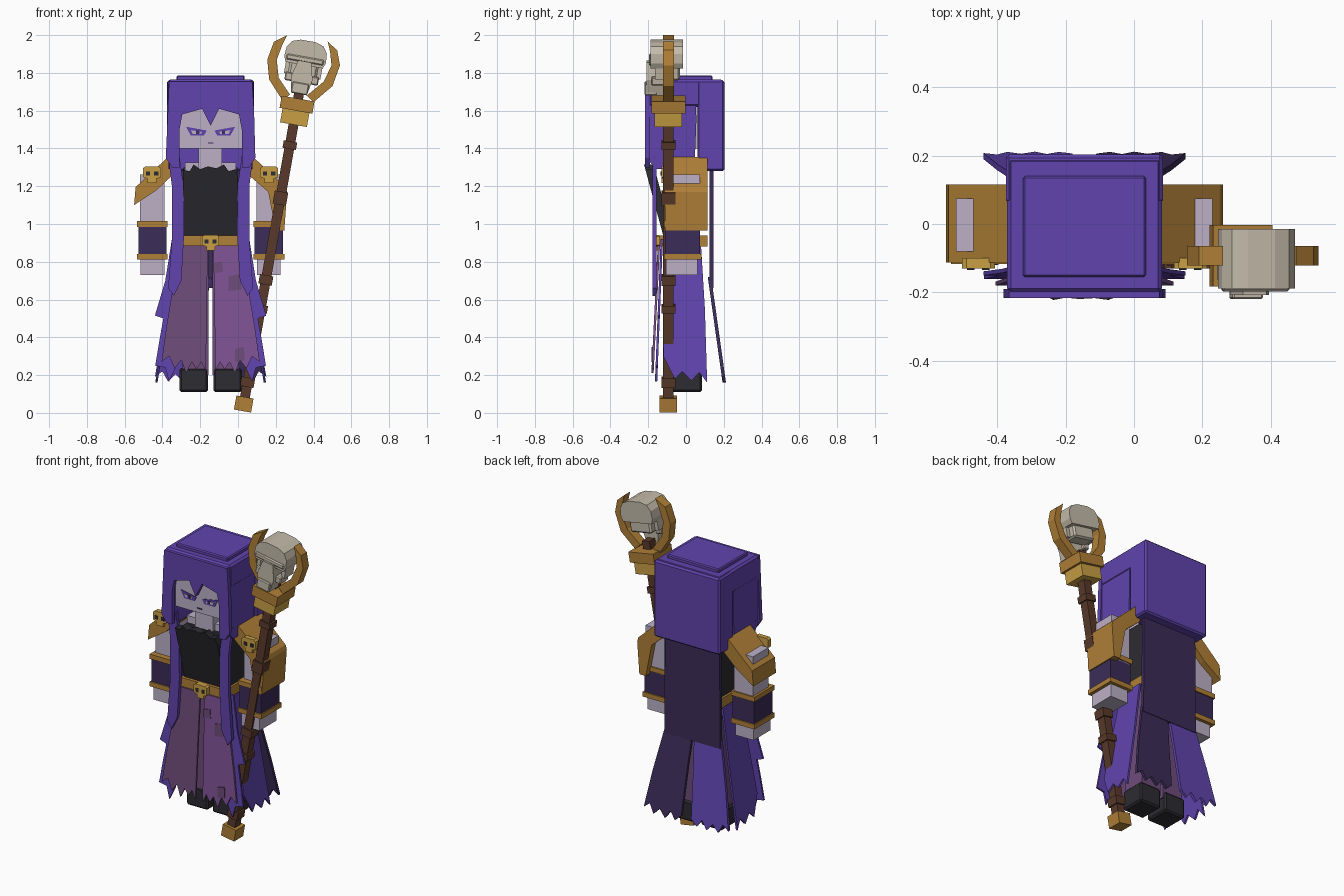
import bpy, bmesh, math
from mathutils import Matrix, Vector

cube = bpy.data.objects.get("Cube")
if cube:
    bpy.data.objects.remove(cube, do_unlink=True)


def material(name, hexcode):
    rgb = [int(hexcode[i:i + 2], 16) / 255 for i in (0, 2, 4)]
    col = [c / 12.92 if c <= 0.04045 else ((c + 0.055) / 1.055) ** 2.4 for c in rgb] + [1]
    m = bpy.data.materials.new(name)
    m.use_nodes = True
    m.diffuse_color = col
    m.node_tree.nodes["Principled BSDF"].inputs["Base Color"].default_value = col
    return m


PURPLE = material("hood purple", "6044AE")
DARK = material("dark purple", "3B2C58")
GOLD = material("light gold", "C9A045")
BRASS = material("dark gold", "B08037")
SKIN = material("pale skin", "BCB0C6")
BLACK = material("black cloth", "2C2C32")
MAUVE = material("mauve cloth", "6E4C7A")
VIOLET = material("violet cloth", "7E5394")
BROWN = material("staff wood", "5A3A2B")
BONE = material("bone", "C4BBAA")

MID = -0.145                                  # centre line of the figure
SIDES = (("right", 1), ("left", -1))          # the right side is authored, the left is mirrored


def finish(name, bm, mat, bevel=0.0, matrix=None):
    if bevel:
        bmesh.ops.bevel(bm, geom=bm.edges[:], offset=bevel, segments=1, affect='EDGES')
    if matrix:
        bm.transform(matrix)
    bmesh.ops.recalc_face_normals(bm, faces=bm.faces[:])
    me = bpy.data.meshes.new(name)
    bm.to_mesh(me)
    bm.free()
    me.materials.append(mat)
    ob = bpy.data.objects.new(name, me)
    bpy.context.collection.objects.link(ob)
    return ob


def box(name, x, y, z, mat, bevel=0.0, matrix=None):
    """Box from three (low, high) ranges."""
    bm = bmesh.new()
    bmesh.ops.create_cube(bm, size=1)
    for v in bm.verts:
        v.co = Vector([(r[0] + r[1]) / 2 + c * (r[1] - r[0]) for r, c in zip((x, y, z), v.co)])
    return finish(name, bm, mat, bevel, matrix)


def slab(name, pts, depth, mat, slope=0.0, z0=0.0, axis='y', matrix=None):
    """Outline (across, z) extruded over a depth range, leaning by slope below z0."""
    bm = bmesh.new()

    def vert(a, z, d):
        d += slope * (z0 - z)
        return bm.verts.new((a, d, z) if axis == 'y' else (d, a, z))
    f, b = ([vert(a, z, d) for a, z in pts] for d in depth)
    bm.faces.new(f)
    bm.faces.new(b[::-1])
    for i in range(len(pts)):
        j = (i + 1) % len(pts)
        bm.faces.new((f[j], f[i], b[i], b[j]))
    return finish(name, bm, mat, 0, matrix)


def flip(pts, s):
    return pts if s == 1 else [(2 * MID - x, z) for x, z in pts]


def span(a, b, s):
    return (a, b) if s == 1 else (2 * MID - b, 2 * MID - a)


def skull_badge(name, cx, cz, y, size=1.0):
    outline = [(-.048, .035), (-.035, .045), (.035, .045), (.048, .035), (.048, -.012),
               (.024, -.02), (.024, -.042), (-.024, -.042), (-.024, -.02), (-.048, -.012)]
    slab(name, [(cx + a * size, cz + b * size) for a, b in outline], (y, y + .03), GOLD)
    for s in (-1, 1):
        ex = cx + s * .022 * size
        box(name + "_eye", (ex - .011 * size, ex + .011 * size), (y - .004, y + .004),
            (cz - .004, cz + .018 * size), BLACK)


# Hood: crown, back, side walls and cut front panel
box("hood_crown", (-.372, .082), (-.2, .195), (1.62, 1.765), PURPLE, .012)
box("hood_top_plate", (-.325, .035), (-.155, .14), (1.75, 1.787), PURPLE, .006)
box("hood_back", (-.375, .085), (.06, .203), (1.28, 1.762), PURPLE, .01)
slab("hood_front", [(-.365, 1.755), (.075, 1.755), (.085, 1.6), (.092, 1.35), (.06, 1.3), (.02, 1.3),
                    (.02, 1.5), (.005, 1.58), (-.1, 1.61), (-.145, 1.52), (-.19, 1.61), (-.295, 1.58),
                    (-.31, 1.5), (-.31, 1.3), (-.35, 1.3), (-.382, 1.35)], (-.217, -.19), PURPLE)
for side, s in SIDES:
    slab(side + "_hood_wall", [(-.2, 1.74), (.05, 1.74), (.055, 1.55), (.045, 1.29), (-.16, 1.29), (-.2, 1.34)],
         span(-.368, -.315, s), PURPLE, axis='x')

# Head and face
box("head", (-.312, .022), (-.175, .07), (1.4, 1.66), SKIN)
box("neck", (-.208, -.085), (-.13, .0), (1.28, 1.41), SKIN)
box("mouth", (-.16, -.13), (-.179, -.17), (1.425, 1.431), DARK)
for side, s in SIDES:
    slab(side + "_eye_rim", flip([(-.275, 1.515), (-.165, 1.495), (-.18, 1.468), (-.25, 1.468)], s),
         (-.179, -.17), PURPLE)
    slab(side + "_eye_white", flip([(-.25, 1.497), (-.19, 1.488), (-.195, 1.477), (-.24, 1.477)], s),
         (-.182, -.17), SKIN)
    box(side + "_pupil", span(-.222, -.205, s), (-.184, -.17), (1.477, 1.494), DARK)

# Torso and bodice
box("torso", (-.288, -.002), (-.085, .075), (.88, 1.3), BLACK)
box("collarbone", (-.28, -.01), (-.11, .06), (1.28, 1.325), SKIN)
slab("bodice", [(-.29, .92), (0, .92), (.0, 1.25), (-.012, 1.29), (-.05, 1.28), (-.075, 1.315), (-.115, 1.295),
                (-.16, 1.305), (-.2, 1.29), (-.235, 1.315), (-.255, 1.28), (-.29, 1.285)],
     (-.21, -.16), BLACK, .27, 1.27)
box("belt", (-.302, .012), (-.14, .115), (.88, .94), BRASS)
skull_badge("buckle_skull", MID, .9, -.17, .95)

# Legs, skirts, side drapes and long front locks
for side, s in SIDES:
    box(side + "_leg", span(-.295, -.155, s), (-.07, .075), (.2, .89), MAUVE)
    box(side + "_boot", span(-.31, -.16, s), (-.075, .085), (.11, .237), BLACK, .01)
    skirt = [(-.31, .885), (-.16, .885), (-.165, .6), (-.17, .22), (-.195, .27), (-.22, .23), (-.245, .27),
             (-.275, .21), (-.3, .28), (-.335, .235), (-.365, .3), (-.405, .27), (-.38, .45), (-.335, .72)]
    slab(side + "_front_skirt", flip(skirt, s), (-.15, -.138), MAUVE if s == 1 else VIOLET, -.05, .88)
    ribbon = [(-.35, .92), (-.29, .92), (-.29, .5), (-.33, .24), (-.365, .165), (-.385, .24), (-.438, .25),
              (-.415, .39), (-.395, .5), (-.44, .515), (-.385, .7)]
    slab(side + "_ribbon", flip(ribbon, s), (-.135, -.123), PURPLE, -.04, .9)
    lock = [(-.37, 1.36), (-.31, 1.36), (-.288, 1.2), (-.285, .95), (-.3, .7), (-.34, .62), (-.37, .66),
            (-.35, .92), (-.35, 1.2)]
    slab(side + "_front_lock", flip(lock, s), (-.178, -.155), PURPLE)
    drape = [(-.09, .88), (.08, .88), (.1, .55), (.112, .16), (.07, .215), (.03, .17), (-.02, .22),
             (-.06, .18), (-.1, .26), (-.12, .3)]
    slab(side + "_side_drape", drape, span(-.316, -.304, s), PURPLE, -.17 * s, .88, 'x')
for i, (x, z, w, h) in enumerate([(-.105, .77, .025, .03), (-.015, .69, .034, .045), (.01, .31, .026, .04)]):
    y = -.151 - .05 * (.88 - z)
    slab("skirt_patch_%d" % i, [(x - w, z - h), (x + w, z - h * .8), (x + w * .8, z + h), (x - w, z + h * .7)],
         (y - .003, y + .006), MAUVE)

# Back cape with two torn tails
slab("cape", [(-.335, 1.3), (.045, 1.3), (.05, .66), (-.34, .66)], (.125, .145), DARK)
tail = [(-.335, .72), (-.15, .72), (-.165, .5), (-.18, .2), (-.22, .165), (-.255, .21), (-.29, .16),
        (-.33, .205), (-.37, .165), (-.4, .22), (-.44, .19), (-.4, .42)]
for (side, s), mat in zip(SIDES, (PURPLE, DARK)):
    slab(side + "_cape_tail", flip(tail, s), (.118, .136), mat, .14, .7)

# Arms, cuffs and shoulder armour
for side, s in SIDES:
    box(side + "_arm", span(-.52, -.388, s), (-.08, .075), (.98, 1.263), SKIN)
    box(side + "_cuff", span(-.528, -.378, s), (-.11, .075), (.83, .995), DARK)
    for z in (.812, .985):
        box(side + "_cuff_ring", span(-.535, -.372, s), (-.117, .083), (z, z + .03), BRASS)
    box(side + "_hand", span(-.515, -.39, s), (-.107, .062), (.73, .82), SKIN)
    inner = [(-.37, 1.355), (-.335, 1.31), (-.345, 1.26)]
    if s == 1:
        pad = inner + [(-.43, 1.18), (-.55, 1.1), (-.542, 1.195)]
    else:
        pad = inner + [(-.45, 1.17), (-.49, .965), (-.535, .965), (-.55, 1.17), (-.542, 1.195)]
    slab(side + "_pauldron", flip(pad, s), (-.112, .115), BRASS)
    skull_badge(side + "_pauldron_skull", MID - .31 * s, 1.26, -.13)

# Staff, built upright and then leaned
LEAN = Matrix.Translation((.022, -.093, 0)) @ Matrix.Rotation(math.radians(10.1), 4, 'Y')


def staff_box(name, w, d, z, mat, bevel=0.0):
    return box(name, (-w, w), (-d, d), z, mat, bevel, LEAN)


staff_box("staff_rod", .026, .028, (.05, 1.74), BROWN)
staff_box("staff_foot", .046, .046, (.01, .085), BRASS)
for z, h in ((.14, .05), (.54, .04), (.69, .05), (1.12, .07), (1.42, .04)):
    staff_box("staff_band", .036, .037, (z, z + h), BROWN)
staff_box("staff_collar_low", .072, .073, (1.55, 1.625), GOLD)
staff_box("staff_collar_high", .088, .09, (1.625, 1.69), BRASS)
slab("left_horn", [(.235, 1.655), (.165, 1.765), (.155, 1.87), (.19, 1.965), (.26, 2.0), (.235, 1.95),
                   (.205, 1.87), (.215, 1.775), (.275, 1.685)], (-.122, -.064), BRASS)
slab("right_horn", [(.4, 1.645), (.5, 1.73), (.54, 1.84), (.525, 1.92), (.475, 1.965), (.488, 1.91),
                    (.495, 1.84), (.455, 1.755), (.365, 1.68)], (-.122, -.064), BRASS)

# Staff skull: cranium, brow, snout, cheeks and teeth
slab("skull_cranium", [(-.1, 1.87), (.1, 1.87), (.112, 1.9), (.108, 1.95), (.085, 1.985), (.04, 2.0),
                       (-.04, 2.0), (-.085, 1.985), (-.108, 1.95), (-.112, 1.9)], (-.095, .078), BONE, matrix=LEAN)
box("skull_brow", (-.1, .1), (-.104, -.05), (1.885, 1.915), BONE, .006, LEAN)
slab("skull_snout", [(-.035, 1.89), (.035, 1.89), (.058, 1.8), (.042, 1.715), (-.042, 1.715), (-.058, 1.8)],
     (-.115, -.03), BONE, matrix=LEAN)
box("skull_teeth", (-.045, .045), (-.127, -.06), (1.715, 1.775), BONE, .005, LEAN)
box("skull_base", (-.075, .075), (-.03, .06), (1.8, 1.88), BONE, .01, LEAN)
for side, s in (("left", 1), ("right", -1)):
    box("skull_%s_cheek" % side, sorted((s * .05, s * .09)), (-.09, -.01), (1.775, 1.82), BONE, .006, LEAN)
    box("skull_%s_temple" % side, sorted((s * .075, s * .098)), (-.07, .02), (1.81, 1.89), BONE, 0, LEAN)
